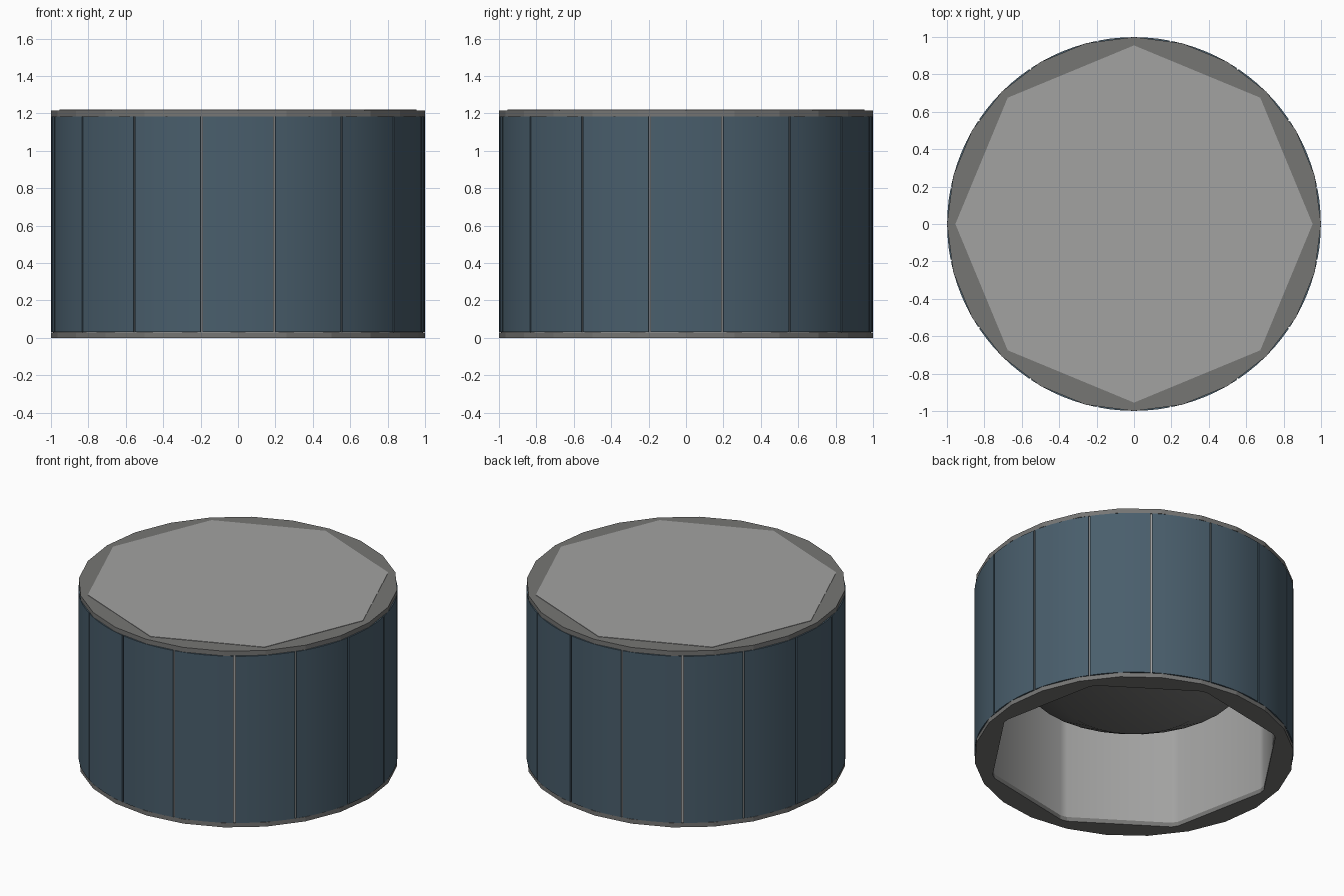
import bpy, bmesh, math

if "Cube" in bpy.data.objects:
    bpy.data.objects.remove(bpy.data.objects["Cube"])

def material(name, rgb):
    m = bpy.data.materials.new(name)
    m.diffuse_color = (*rgb, 1)
    m.use_nodes = True
    m.node_tree.nodes["Principled BSDF"].inputs["Base Color"].default_value = m.diffuse_color
    return m

LIGHT = material("light_grey", (0.36, 0.36, 0.355))
DARK = material("dark_grey", (0.18, 0.18, 0.175))
BLUE = material("slate_blue", (0.067, 0.112, 0.15))

def finish(bm, name, mat, smooth=False):
    bmesh.ops.recalc_face_normals(bm, faces=bm.faces)
    me = bpy.data.meshes.new(name)
    bm.to_mesh(me)
    bm.free()
    ob = bpy.data.objects.new(name, me)
    bpy.context.collection.objects.link(ob)
    me.materials.append(mat)
    if smooth:
        bpy.ops.object.select_all(action='DESELECT')
        ob.select_set(True)
        bpy.context.view_layer.objects.active = ob
        bpy.ops.object.shade_smooth_by_angle(angle=math.radians(30))
    return ob

def polar(r, deg):
    a = math.radians(deg)
    return (r * math.cos(a), r * math.sin(a))

def ngon(r, n, start=0):
    return [polar(r, start + 360 * i / n) for i in range(n)]

def prism(name, loops, z0, z1, mat, smooth=False):
    """Extrude an outline, with optional hole, from z0 to z1."""
    bm = bmesh.new()
    edges = []
    for pts in loops:
        vs = [bm.verts.new((x, y, z0)) for x, y in pts]
        edges += [bm.edges.new((vs[i - 1], vs[i])) for i in range(len(vs))]
    bmesh.ops.triangle_fill(bm, edges=edges, use_beauty=True, normal=(0, 0, 1))
    ext = bmesh.ops.extrude_face_region(bm, geom=bm.faces[:])
    top = [g for g in ext["geom"] if isinstance(g, bmesh.types.BMVert)]
    bmesh.ops.translate(bm, verts=top, vec=(0, 0, z1 - z0))
    return finish(bm, name, mat, smooth)

# Octagonal cavity with narrow chamfered corners
cavity = []
for k in range(8):
    c = 33.75 + 45 * k
    cavity += [polar(0.915, c - 1.4), polar(0.915, c + 1.4)]

# Rims, hollow drum and lid
prism("lower_rim", [ngon(1, 24), cavity], 0, 0.03, DARK)
prism("drum_wall", [ngon(0.988, 96), cavity], 0.03, 1.185, LIGHT, True)
prism("upper_rim", [ngon(1, 24)], 1.185, 1.217, DARK)
prism("lid_plate", [ngon(0.955, 8)], 1.217, 1.22, LIGHT)

# Sixteen curved side panels with thin gaps
for k in range(16):
    mid, half, steps = 22.5 * k, 10.95, 6
    angles = [mid - half + 2 * half * i / steps for i in range(steps + 1)]
    outline = [polar(0.999, a) for a in angles] + [polar(0.98, a) for a in reversed(angles)]
    prism(f"side_panel_{k + 1}", [outline], 0.032, 1.183, BLUE, True)

# Tapered boss hanging inside the cavity
bm = bmesh.new()
rings = []
for r, z in [(0.45, 0.42), (0.68, 0.55), (0.68, 1.185)]:
    rings.append([bm.verts.new((x, y, z)) for x, y in ngon(r, 32)])
for a, b in zip(rings, rings[1:]):
    for i in range(32):
        bm.faces.new((a[i - 1], a[i], b[i], b[i - 1]))
bm.faces.new(rings[0])
bm.faces.new(rings[-1])
finish(bm, "inner_boss", DARK, True)
